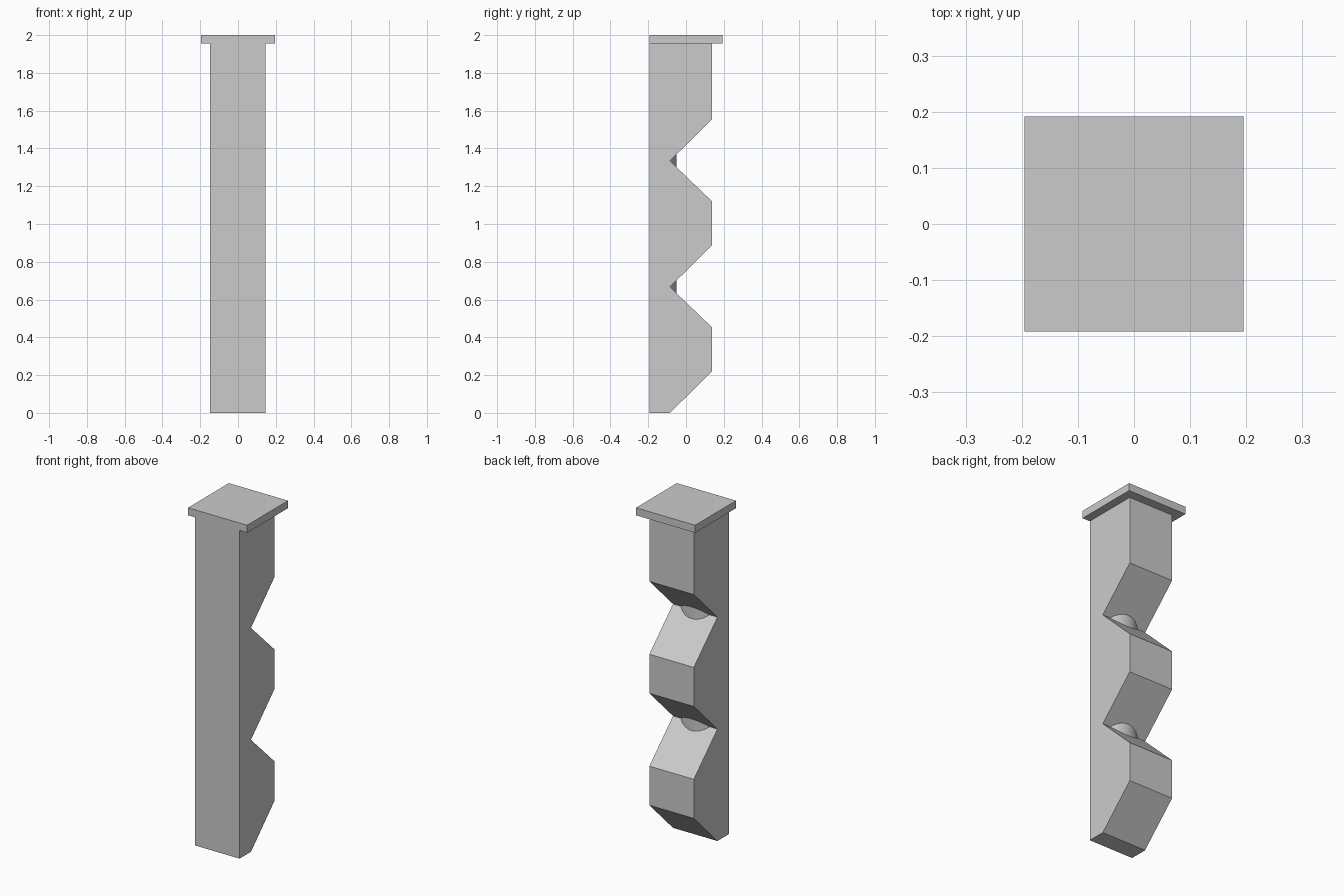
import bpy, bmesh, math
from mathutils import Vector

cube = bpy.data.objects.get("Cube")
if cube:
    bpy.data.objects.remove(cube, do_unlink=True)

grey = bpy.data.materials.new("light grey")
grey.use_nodes = True
colour = (0.6, 0.6, 0.6, 1)
grey.diffuse_color = colour
grey.node_tree.nodes["Principled BSDF"].inputs["Base Color"].default_value = colour

FRONT = -0.192
BACK = 0.138
NOTCH = -0.085
CAP_Z = 1.955
POST_X = (-0.148, 0.145)
PITCH = 0.667


def extrude(name, points, offset):
    """Close an outline and sweep it along the offset vector."""
    bm = bmesh.new()
    face = bm.faces.new([bm.verts.new(p) for p in points])
    swept = bmesh.ops.extrude_face_region(bm, geom=[face])["geom"]
    verts = [v for v in swept if isinstance(v, bmesh.types.BMVert)]
    bmesh.ops.translate(bm, verts=verts, vec=Vector(offset))
    bmesh.ops.recalc_face_normals(bm, faces=bm.faces)
    mesh = bpy.data.meshes.new(name)
    bm.to_mesh(mesh)
    bm.free()
    mesh.materials.append(grey)
    obj = bpy.data.objects.new(name, mesh)
    bpy.context.collection.objects.link(obj)
    return obj


# Post: straight front, back cut by repeating V notches
profile = [(FRONT, 0)]
for i in range(3):
    z = i * PITCH
    profile += [(NOTCH, z), (BACK, z + 0.22)]
    profile.append((BACK, z + 0.453 if i < 2 else CAP_Z))
profile.append((FRONT, CAP_Z))
extrude("notched_post", [(POST_X[0], y, z) for y, z in profile],
        (POST_X[1] - POST_X[0], 0, 0))

# Cap: flat square slab flush with the front
extrude("cap", [(sx * 0.195, sy * 0.192, CAP_Z)
                for sx, sy in ((-1, -1), (1, -1), (1, 1), (-1, 1))],
        (0, 0, 2 - CAP_Z))

# Core: half round column that shows in the bottom of the notches
radius, mid_x = 0.143, sum(POST_X) / 2
arc = [math.radians(a) for a in range(8, 173, 4)]
core = extrude("round_core", [(mid_x + radius * math.cos(a),
                               FRONT + radius * math.sin(a), 0.3) for a in arc],
               (0, 0, 1.4))
bpy.ops.object.select_all(action="DESELECT")
core.select_set(True)
bpy.context.view_layer.objects.active = core
bpy.ops.object.shade_smooth_by_angle(angle=math.radians(30))
